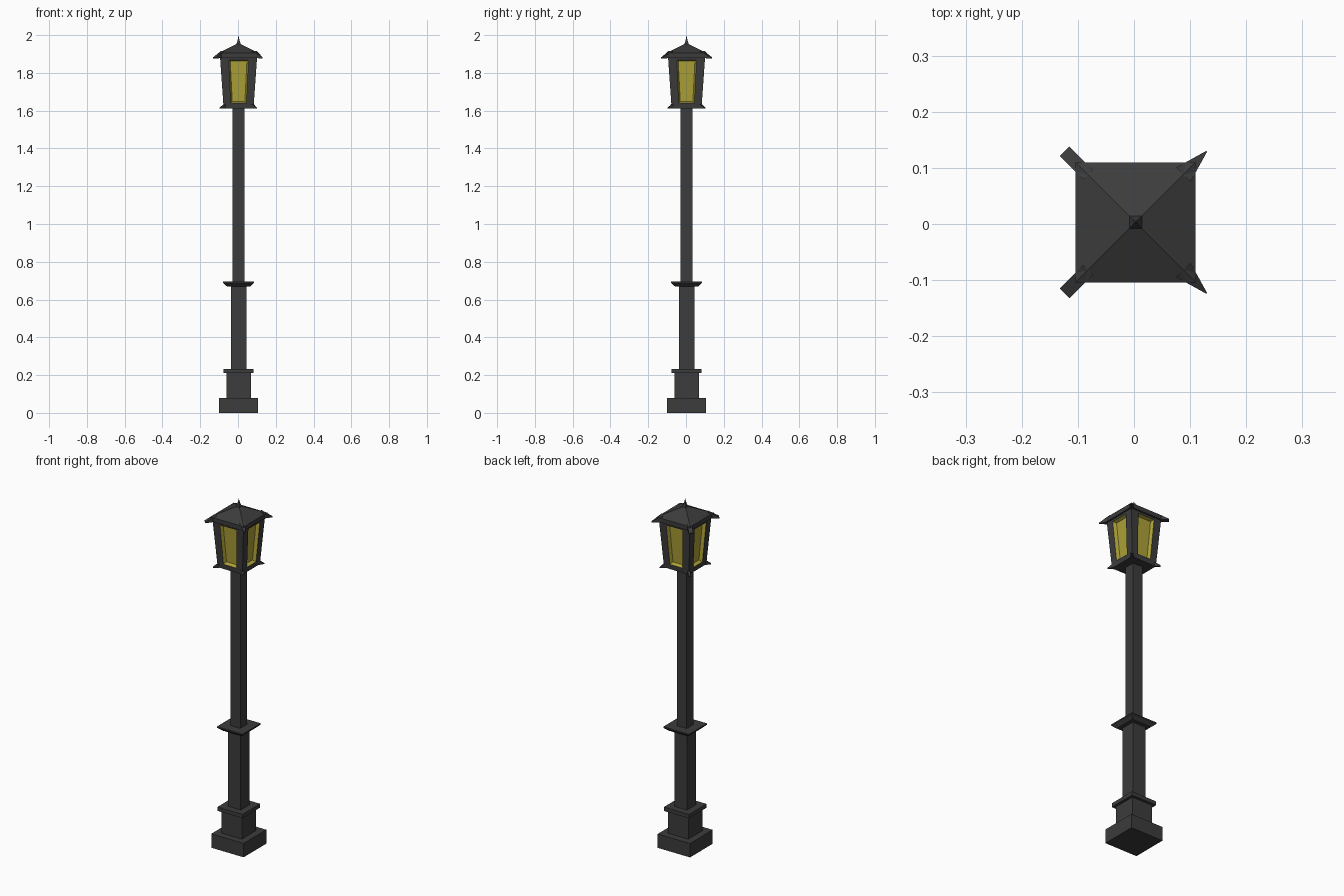
import bpy, bmesh, math
from mathutils import Vector

if "Cube" in bpy.data.objects:
    bpy.data.objects.remove(bpy.data.objects["Cube"])

C = 0.003  # the post sits slightly off centre because the roof tips differ


def material(name, rgb):
    m = bpy.data.materials.new(name)
    m.diffuse_color = (*rgb, 1)
    m.use_nodes = True
    m.node_tree.nodes["Principled BSDF"].inputs["Base Color"].default_value = m.diffuse_color
    return m


iron = material("dark_iron", (0.045, 0.045, 0.045))
glass = material("yellow_glass", (0.42, 0.36, 0.04))


def finish(name, bm, mats=(iron,)):
    bmesh.ops.recalc_face_normals(bm, faces=bm.faces)
    me = bpy.data.meshes.new(name)
    bm.to_mesh(me)
    bm.free()
    for m in mats:
        me.materials.append(m)
    ob = bpy.data.objects.new(name, me)
    ob.location = (C, C, 0)
    bpy.context.collection.objects.link(ob)
    return ob


def square_loft(profile):
    """Stack square rings given as (half width, z); zero width makes a point."""
    bm = bmesh.new()
    rings = []
    for h, z in profile:
        if h == 0:
            rings.append([bm.verts.new((0, 0, z))])
        else:
            rings.append([bm.verts.new((x * h, y * h, z))
                          for x, y in ((-1, -1), (1, -1), (1, 1), (-1, 1))])
    bm.faces.new(rings[0])
    for a, b in zip(rings, rings[1:]):
        for i in range(4):
            j = (i + 1) % 4
            bm.faces.new((a[i], a[j], b[0]) if len(b) == 1 else (a[i], a[j], b[j], b[i]))
    if len(rings[-1]) == 4:
        bm.faces.new(rings[-1])
    return bm


def corner_tip(name, angle, d0, d1, w0, w1, top0, top1, bot0, bot1):
    """Small spur running outward along a diagonal."""
    bm = bmesh.new()
    u = Vector((math.cos(angle), math.sin(angle), 0))
    v = Vector((-u.y, u.x, 0))
    pts = []
    for d, w, t, b in ((d0, w0, top0, bot0), (d1, w1, top1, bot1)):
        for s, z in ((-1, b), (1, b), (1, t), (-1, t)):
            pts.append(bm.verts.new(u * d + v * s * w + Vector((0, 0, z))))
    bmesh.ops.convex_hull(bm, input=pts)
    bmesh.ops.dissolve_limit(bm, angle_limit=0.01, verts=bm.verts, edges=bm.edges)
    finish(name, bm)


# Base, post and collar
finish("base_block", square_loft([(0.103, 0), (0.103, 0.08)]))
finish("plinth", square_loft([(0.065, 0.08), (0.065, 0.21)]))
finish("plinth_cap", square_loft([(0.08, 0.21), (0.08, 0.232)]))
finish("lower_post", square_loft([(0.041, 0.232), (0.041, 0.67)]))
finish("collar", square_loft([(0.062, 0.67), (0.082, 0.688), (0.082, 0.695)]))
finish("upper_post", square_loft([(0.031, 0.695), (0.031, 1.612)]))

# Tapered lantern with recessed glass on the four sides
bm = square_loft([(0.079, 1.612), (0.098, 1.882)])
sides = [f for f in bm.faces if len({round(v.co.z, 3) for v in f.verts}) > 1]
bmesh.ops.inset_individual(bm, faces=sides, thickness=0.026)
for f in sides:  # stretch the openings vertically
    for v in f.verts:
        top = v.co.z > 1.75
        z = 1.868 if top else 1.64
        w = 0.052 if top else 0.041
        depth = 0.079 + 0.019 * (z - 1.612) / 0.27
        n = f.normal
        if abs(n.x) > abs(n.y):
            v.co = (math.copysign(depth, n.x), math.copysign(w, v.co.y), z)
        else:
            v.co = (math.copysign(w, v.co.x), math.copysign(depth, n.y), z)
before = set(bm.faces)
bmesh.ops.inset_individual(bm, faces=sides, thickness=0.011, depth=-0.018)
for f in bm.faces:
    if f in sides or f not in before:
        f.material_index = 1
finish("lantern", bm, (iron, glass))

# Roof and finial
finish("roof", square_loft([(0.107, 1.88), (0.107, 1.905), (0, 1.958)]))
finish("finial", square_loft([(0.011, 1.94), (0.011, 1.955), (0.005, 1.972), (0, 2.0)]))

# Spurs at the roof corners (pointed on the right, square on the left) and lantern foot
for i in range(4):
    a = math.pi / 4 + i * math.pi / 2
    pointed = i in (0, 3)
    corner_tip(f"roof_spur_{i}", a, 0.12, 0.179, 0.018 if pointed else 0.012,
               0.001 if pointed else 0.012, 1.916, 1.882, 1.88, 1.876)
    corner_tip(f"foot_spur_{i}", a, 0.09, 0.136, 0.014 if pointed else 0.008,
               0.001 if pointed else 0.006, 1.645, 1.615, 1.612, 1.611)
